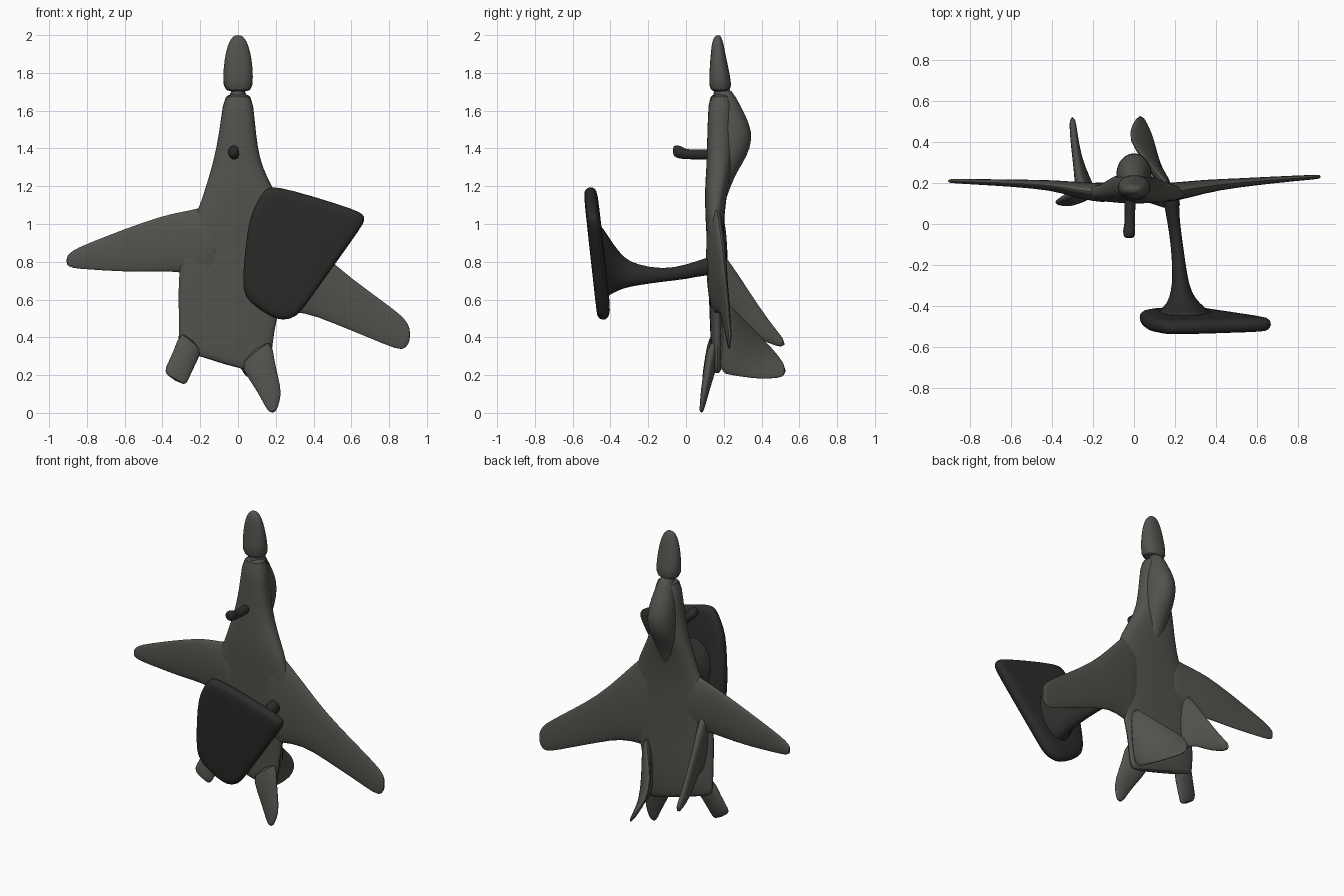
import bpy, bmesh, math
from mathutils import Vector as V


def material(name, rgb):
    m = bpy.data.materials.new(name)
    m.diffuse_color = (*rgb, 1)
    return m


HULL = material("hull_grey", (0.085, 0.085, 0.075))
DARK = material("stand_dark", (0.025, 0.025, 0.023))


def loft(name, rings, mat, smooth=1):
    """Skin a list of equally sized point rings and cap both ends."""
    bm = bmesh.new()
    loops = [[bm.verts.new(p) for p in r] for r in rings]
    n = len(loops[0])
    for a, b in zip(loops, loops[1:]):
        for i in range(n):
            bm.faces.new((a[i], a[(i + 1) % n], b[(i + 1) % n], b[i]))
    bm.faces.new(loops[0])
    bm.faces.new(loops[-1])
    bmesh.ops.recalc_face_normals(bm, faces=bm.faces)
    me = bpy.data.meshes.new(name)
    bm.to_mesh(me)
    bm.free()
    me.materials.append(mat)
    ob = bpy.data.objects.new(name, me)
    bpy.context.collection.objects.link(ob)
    if smooth:
        ob.modifiers.new("soften", 'SUBSURF').levels = smooth
        ob.modifiers["soften"].render_levels = smooth
    bpy.ops.object.select_all(action='DESELECT')
    ob.select_set(True)
    bpy.context.view_layer.objects.active = ob
    bpy.ops.object.shade_smooth_by_angle(angle=math.radians(50))
    return ob


def blade(name, sections, normal, mat=HULL, power=2.0, n=24):
    """Loft flattened ovals, each given as (edge point, edge point, thickness)."""
    rings = []
    for a, b, th in sections:
        a, b = V(a), V(b)
        mid, half, up = (a + b) / 2, (b - a) / 2, V(normal).normalized() * th / 2
        ring = []
        for i in range(n):
            t = 2 * math.pi * i / n
            c, s = math.cos(t), math.sin(t)
            c = math.copysign(abs(c) ** (2 / power), c)
            s = math.copysign(abs(s) ** (2 / power), s)
            ring.append(mid + half * c + up * s)
        rings.append(ring)
    return loft(name, rings, mat)


def body(name, rows, power=2.0):
    """Loft along the hull: rows of (z left, x left, z right, x right, y belly, y back)."""
    secs = [((xl, (y0 + y1) / 2, zl), (xr, (y0 + y1) / 2, zr), y1 - y0)
            for zl, xl, zr, xr, y0, y1 in rows]
    return blade(name, secs, (0, 1, 0), power=power)


# Hull
body("nose_cone", [
    (2.0, -.015, 2.0, .015, .16, .18), (1.985, -.035, 1.985, .035, .145, .19),
    (1.95, -.055, 1.95, .055, .135, .2), (1.87, -.073, 1.87, .075, .128, .215),
    (1.78, -.08, 1.78, .08, .122, .235), (1.69, -.077, 1.69, .079, .12, .247)], 2.3)
body("fuselage", [
    (1.71, -.074, 1.71, .076, .12, .244), (1.55, -.09, 1.55, .088, .115, .25),
    (1.4, -.115, 1.4, .105, .11, .25), (1.3, -.14, 1.3, .13, .108, .245),
    (1.2, -.17, 1.2, .18, .1, .225), (1.05, -.22, 1.05, .26, .1, .2),
    (.85, -.31, .85, .27, .115, .2), (.65, -.318, .65, .25, .12, .2),
    (.5, -.315, .5, .205, .125, .205), (.4, -.315, .37, .185, .13, .205),
    (.34, -.31, .22, .17, .135, .195), (.325, -.29, .19, .15, .145, .185)], 2.6)

# Cockpit hump
body("canopy", [(z, -w, z, w, .14, y) for z, w, y in (
    (1.73, .035, .235), (1.62, .065, .292), (1.53, .082, .338), (1.45, .088, .353),
    (1.36, .086, .325), (1.28, .078, .272), (1.2, .06, .236), (1.08, .03, .195))])


# Wings, swept unevenly: (x, leading z, trailing z, y, thickness)
def wing(name, rows):
    blade(name, [((x, y, zl), (x, y, zt), th) for x, zl, zt, y, th in rows], (0, 1, 0))


wing("left_wing", [(-.1, 1.12, .68, .15, .1), (-.2, 1.085, .72, .155, .09),
                   (-.3, 1.065, .745, .17, .075), (-.4, 1.045, .748, .19, .05),
                   (-.6, .975, .745, .2, .035), (-.8, .895, .76, .207, .026),
                   (-.88, .86, .765, .21, .022), (-.91, .825, .785, .21, .015)])
wing("right_wing", [(.1, 1.2, .5, .15, .1), (.2, 1.12, .53, .155, .095),
                    (.35, .95, .535, .185, .065), (.5, .79, .475, .2, .045),
                    (.7, .64, .395, .217, .032), (.85, .53, .33, .227, .024),
                    (.89, .49, .34, .23, .022), (.912, .445, .385, .231, .015)])

# Tail fins: upright on the left, leaning inward on the right
blade("left_fin", [((-.25, .15, .9), (-.22, .15, .42), .11),
                   ((-.265, .22, .82), (-.24, .22, .5), .07),
                   ((-.28, .33, .65), (-.28, .33, .42), .045),
                   ((-.295, .45, .47), (-.295, .43, .37), .038),
                   ((-.302, .53, .38), (-.302, .52, .34), .03)], (1, .15, 0))
blade("right_fin", [((.18, .16, .66), (.14, .16, .2), .09),
                    ((.11, .25, .55), (.13, .25, .2), .06),
                    ((.0, .37, .43), (.11, .35, .18), .045),
                    ((-.03, .45, .35), (.085, .45, .18), .035),
                    ((.02, .53, .25), (.04, .53, .19), .025)], (.9, .5, .3))

# Tailplanes
blade("left_tailplane", [((-.3, .16, .46), (-.18, .16, .34), .08),
                         ((-.345, .13, .31), (-.22, .13, .27), .06),
                         ((-.388, .11, .24), (-.265, .11, .17), .045),
                         ((-.385, .1, .2), (-.28, .1, .14), .03)], (0, 1, -.2))
blade("right_tailplane", [((.18, .15, .42), (.0, .15, .27), .08),
                          ((.19, .125, .27), (.05, .125, .19), .06),
                          ((.232, .1, .13), (.11, .1, .1), .045),
                          ((.222, .088, .06), (.145, .088, .03), .03),
                          ((.2, .08, .0), (.17, .08, .0), .02)], (0, 1, -.2))


# Round posts running along y: (x, y, z, half width, half height)
def post(name, rows):
    blade(name, [((x - w, y, z), (x + w, y, z), 2 * h) for x, y, z, w, h in rows],
          (0, 0, 1), DARK)


post("belly_peg", [(-.02, .15, 1.37, .03, .03), (-.02, .05, 1.367, .026, .026),
                   (-.022, -.005, 1.37, .025, .026), (-.023, -.02, 1.378, .03, .034),
                   (-.024, -.055, 1.385, .03, .034), (-.024, -.07, 1.388, .02, .022)])
post("stand_post", [(.18, .16, .78, .05, .055), (.182, .1, .775, .036, .045),
                    (.195, .0, .745, .03, .038), (.212, -.12, .727, .03, .032),
                    (.225, -.26, .73, .036, .055), (.23, -.33, .74, .05, .08),
                    (.24, -.385, .765, .075, .13), (.25, -.44, .79, .14, .19),
                    (.25, -.475, .8, .17, .23)])

# Tilted stand plate with rounded rim
outline = [(.13, 1.165), (.155, 1.19), (.2, 1.2), (.4, 1.145), (.62, 1.075), (.665, 1.05),
           (.672, 1.02), (.65, .98), (.5, .77), (.35, .56), (.31, .51), (.24, .487),
           (.17, .51), (.06, .585), (.03, .64), (.025, .72), (.05, .98), (.08, 1.08)]
rings = []
for grow, off in ((.84, -.037), (.94, -.034), (1.0, -.018), (1.01, .012), (.95, .032), (.82, .04)):
    rings.append([V((.3 + (x - .3) * grow, -.505 + (1.2 - z) * .095 + off,
                     .86 + (z - .86) * grow)) for x, z in outline])
loft("stand_plate", rings, DARK)
